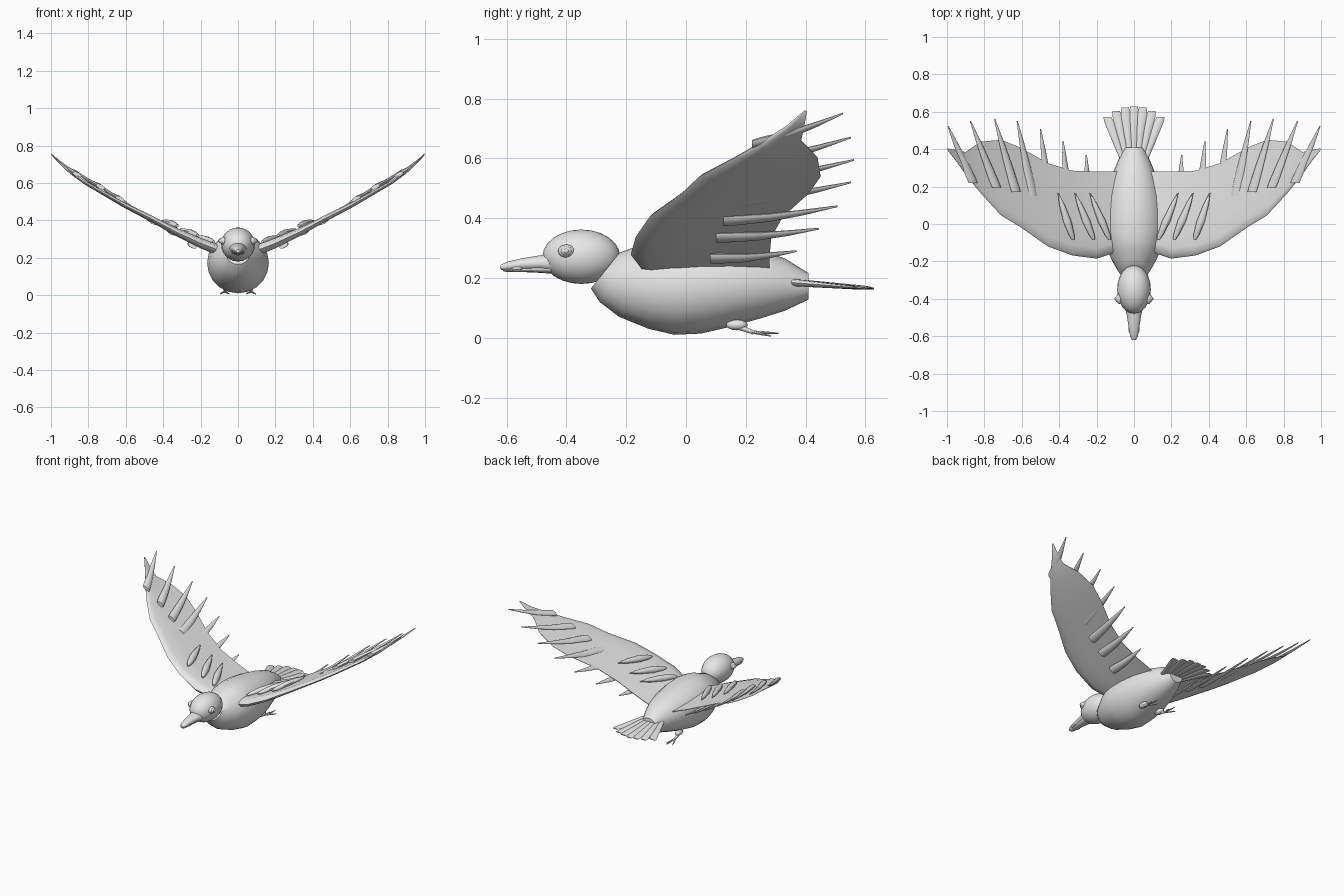
import bpy, bmesh
from math import cos, sin, pi, radians
from mathutils import Vector

if "Cube" in bpy.data.objects:
    bpy.data.objects.remove(bpy.data.objects["Cube"])

grey = bpy.data.materials.new("plain_grey")
grey.use_nodes = True
grey.diffuse_color = (0.8, 0.8, 0.8, 1)
grey.node_tree.nodes["Principled BSDF"].inputs["Base Color"].default_value = (0.8, 0.8, 0.8, 1)


def finish(name, bm, angle=40):
    bmesh.ops.recalc_face_normals(bm, faces=bm.faces)
    mesh = bpy.data.meshes.new(name)
    bm.to_mesh(mesh)
    bm.free()
    mesh.materials.append(grey)
    ob = bpy.data.objects.new(name, mesh)
    bpy.context.collection.objects.link(ob)
    bpy.ops.object.select_all(action='DESELECT')
    ob.select_set(True)
    bpy.context.view_layer.objects.active = ob
    bpy.ops.object.shade_smooth_by_angle(angle=radians(angle))
    return ob


def loft(name, rings, angle=40):
    """Skin a list of equal-length point rings and cap both ends."""
    bm = bmesh.new()
    loops = [[bm.verts.new(p) for p in ring] for ring in rings]
    n = len(loops[0])
    for a, b in zip(loops, loops[1:]):
        for i in range(n):
            j = (i + 1) % n
            bm.faces.new((a[i], a[j], b[j], b[i]))
    bm.faces.new(loops[0])
    bm.faces.new(loops[-1])
    return finish(name, bm, angle)


def oval(x, y, z, rx, rz, n=10, lean=0, roll=0):
    """Oval ring facing y; lean shifts its top back, roll raises its +x side."""
    ring = []
    for i in range(n):
        a = 2 * pi * i / n
        u, w = rx * cos(a), rz * sin(a)
        ring.append((x + u * cos(roll) - w * sin(roll), y + lean * w,
                     z + u * sin(roll) + w * cos(roll)))
    return ring


def ball(name, centre, radii, segments=24):
    bm = bmesh.new()
    bmesh.ops.create_uvsphere(bm, u_segments=segments, v_segments=segments // 2, radius=1)
    bmesh.ops.scale(bm, vec=radii, verts=bm.verts)
    bmesh.ops.translate(bm, vec=centre, verts=bm.verts)
    return finish(name, bm, 60)


def blade(name, start, end, widths, roll=0, bend=0):
    """Tapered feather; widths holds (fraction, half width, half thickness)."""
    a, b = Vector(start), Vector(end)
    rings = []
    for t, w, h in widths:
        p = a.lerp(b, t)
        p.z -= bend * (1 - abs(2 * t - 1))
        rings.append(oval(*p, w, h, 8, roll=roll))
    return loft(name, rings, 50)


# Body: (y, centre z, half width, half height, lean)
body = [(-.27, .225, .065, .06, .8), (-.235, .21, .09, .09, .6), (-.18, .195, .125, .125, .35),
        (-.11, .18, .153, .15, .1), (-.04, .172, .165, .162, 0), (.05, .172, .163, .158, 0),
        (.15, .175, .15, .138, 0), (.25, .178, .122, .113, 0), (.33, .178, .09, .088, 0),
        (.41, .172, .05, .044, 0)]
loft("body", [oval(0, y, z, rx, rz, 20, lean) for y, z, rx, rz, lean in body], 50)

# Head and beak
ball("head", (0, -.35, .271), (.09, .13, .091))
upper = [(-.44, .25, .05, .035), (-.49, .25, .038, .026), (-.55, .246, .029, .02),
         (-.6, .239, .021, .015), (-.62, .236, .01, .008)]
loft("upper_beak", [oval(0, y, z, rx, rz, 14) for y, z, rx, rz in upper], 60)
lower = [(-.44, .232, .038, .018), (-.52, .23, .025, .011), (-.6, .226, .016, .006),
         (-.612, .226, .008, .003)]
loft("lower_beak", [oval(0, y, z, rx, rz, 12) for y, z, rx, rz in lower], 60)

# Wing stations: (x, leading y, trailing y, height, thickness)
wing = [(.09, -.15, .28, .235, .06), (.2, -.185, .28, .278, .055), (.33, -.168, .285, .338, .045),
        (.46, -.12, .325, .407, .036), (.61, -.015, .41, .483, .03), (.71, .045, .45, .54, .026),
        (.82, .165, .44, .603, .022), (.9, .265, .385, .66, .02), (.95, .335, .395, .705, .014),
        (.998, .395, .405, .758, .004)]
# Aerofoil outline: (fraction of chord, fraction of thickness)
foil = [(0, 0), (.03, .32), (.12, .5), (.35, .42), (.7, .2), (1, .04),
        (1, -.04), (.7, -.2), (.35, -.42), (.12, -.5), (.03, -.32)]


def wing_height(x):
    for a, b in zip(wing, wing[1:]):
        if x <= b[0]:
            return a[3] + (b[3] - a[3]) * (x - a[0]) / (b[0] - a[0])
    return wing[-1][3]


# Flight feathers: (base x, base y, base z, tip x, tip y, tip z)
flight = [(.245, .08, .265, .255, .37, .29), (.35, .1, .335, .38, .445, .365),
          (.45, .125, .39, .5, .507, .44), (.54, .15, .45, .625, .552, .52),
          (.63, .17, .515, .745, .562, .595), (.735, .195, .58, .875, .552, .67),
          (.86, .22, .645, .995, .525, .75)]
flight_shape = [(0, .027, .012), (.1, .028, .013), (.4, .023, .01), (.7, .015, .007), (1, .003, .003)]
covert_shape = [(0, .008, .006), (.12, .018, .014), (.4, .025, .02), (.75, .016, .014), (1, .003, .003)]
toe_shape = [(0, .006, .005), (.6, .005, .004), (1, .002, .002)]

for s, side in ((1, "left"), (-1, "right")):
    loft(side + "_wing", [[(s * x, lead + (trail - lead) * c, z + th * t) for c, t in foil]
                          for x, lead, trail, z, th in wing], 50)
    for i, (x, y, z, tx, ty, tz) in enumerate(flight):
        blade(f"{side}_flight_feather_{i + 1}", (s * x, y, z), (s * tx, ty, tz),
              flight_shape, s * .5, .01)
    for i, (x, tx) in enumerate(((.13, .235), (.215, .315), (.325, .405))):
        blade(f"{side}_covert_feather_{i + 1}", (s * x, -.085, wing_height(x) + .035),
              (s * tx, .165, wing_height(tx) + .02), covert_shape, s * .5)

    # Eyes: a rim, an eyeball and a pupil
    ball(side + "_eye_rim", (s * .078, -.4, .29), (.015, .028, .022), 16)
    ball(side + "_eyeball", (s * .086, -.4, .29), (.014, .019, .016), 16)
    ball(side + "_pupil", (s * .096, -.4, .29), (.008, .009, .009), 12)
    ball(side + "_nostril", (s * .022, -.565, .232), (.007, .018, .006), 12)

    # Legs tucked back with spread toes
    ball(side + "_thigh", (s * .065, .17, .043), (.02, .036, .018), 14)
    blade(side + "_shank", (s * .067, .17, .04), (s * .07, .225, .018),
          [(0, .012, .012), (.6, .009, .009), (1, .007, .007)])
    for i, (dx, y, z) in enumerate(((-.026, .285, .006), (0, .31, .015), (.024, .285, .006))):
        blade(f"{side}_toe_{i + 1}", (s * .07, .215, .02), (s * .07 + dx, y, z), toe_shape)

# Tail fan
for i in range(7):
    t = (i - 3) / 3
    blade(f"tail_feather_{i + 1}", (.055 * t, .33, .187), (.143 * t, .628 - .055 * t * t, .167 - .002 * (i % 2)),
          [(0, .014, .013), (.4, .02, .01), (.9, .026, .006), (1, .02, .003)])
